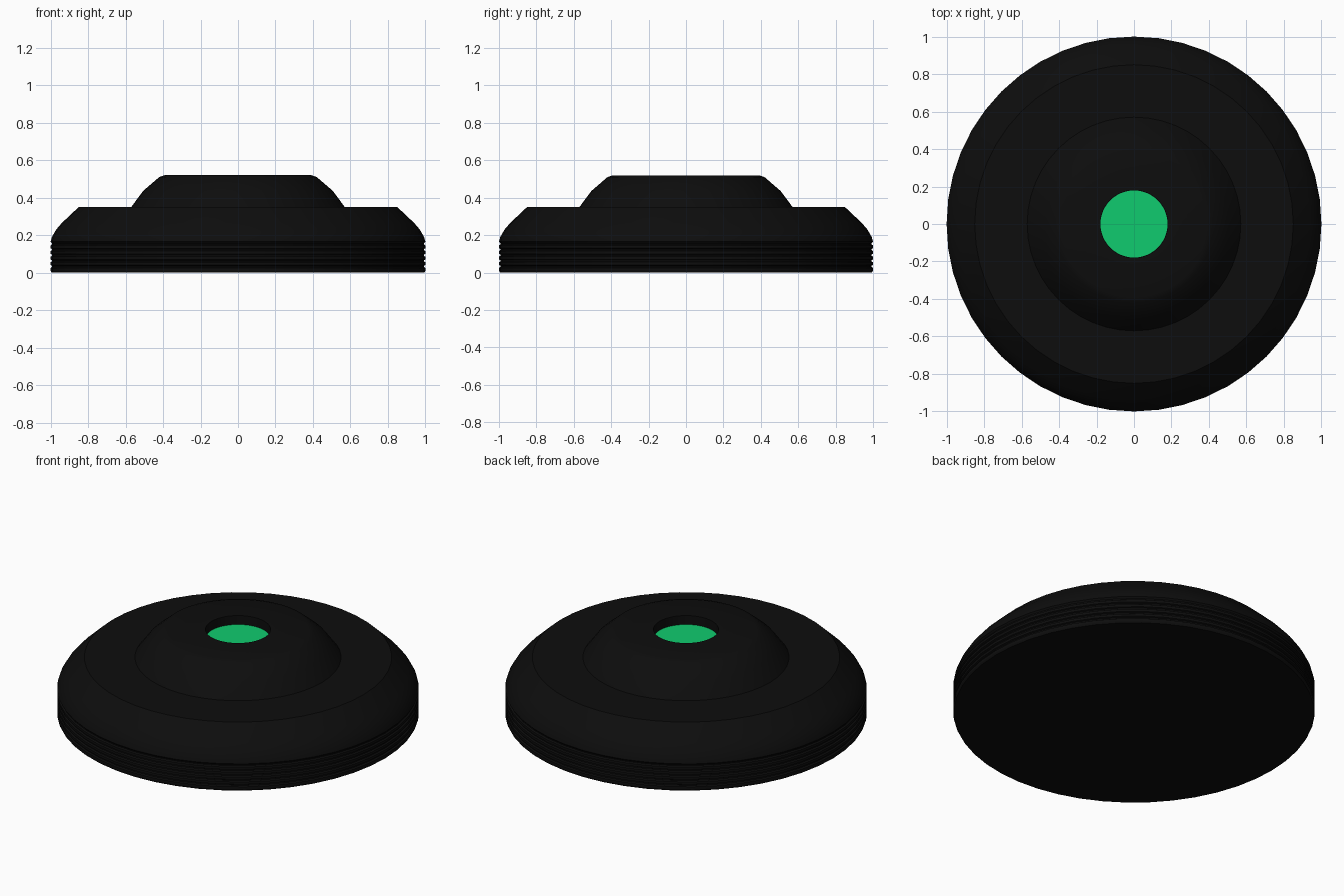
import bpy, math

SEGMENTS = 48

cube = bpy.data.objects.get("Cube")
if cube:
    bpy.data.objects.remove(cube, do_unlink=True)


def make_material(name, rgb):
    mat = bpy.data.materials.new(name)
    mat.use_nodes = True
    mat.diffuse_color = (*rgb, 1)
    mat.node_tree.nodes["Principled BSDF"].inputs["Base Color"].default_value = (*rgb, 1)
    return mat


def lathe(name, profile, mat):
    """Revolve (radius, height) points about z, capping both ends."""
    verts, faces = [], []
    n = SEGMENTS
    for r, z in profile:
        for i in range(n):
            a = math.tau * i / n
            verts.append((r * math.cos(a), r * math.sin(a), z))
    for k in range(len(profile) - 1):
        for i in range(n):
            j = (i + 1) % n
            faces.append((k * n + i, k * n + j, (k + 1) * n + j, (k + 1) * n + i))
    faces.append(tuple(reversed(range(n))))
    last = (len(profile) - 1) * n
    faces.append(tuple(range(last, last + n)))
    mesh = bpy.data.meshes.new(name)
    mesh.from_pydata(verts, [], faces)
    mesh.materials.append(mat)
    obj = bpy.data.objects.new(name, mesh)
    bpy.context.collection.objects.link(obj)
    bpy.ops.object.select_all(action="DESELECT")
    obj.select_set(True)
    bpy.context.view_layer.objects.active = obj
    bpy.ops.object.shade_smooth_by_angle(angle=math.radians(25))
    return obj


black = make_material("black plastic", (0.004, 0.004, 0.004))
green = make_material("green light", (0.005, 0.6, 0.157))

# Grip rings around the lower wall
side = [(0.995, 0)]
for k in range(5):
    z = 0.02 + k * 0.03
    side += [(1, z - 0.01), (1, z + 0.005), (0.992, z + 0.01), (0.992, z + 0.016)]

# Rounded shoulder, raised dome and recessed centre
shoulder = [(1, 0.165), (0.993, 0.19), (0.97, 0.23), (0.94, 0.265), (0.85, 0.35)]
dome = [(0.57, 0.35), (0.505, 0.437), (0.42, 0.51), (0.39, 0.52)]
recess = [(0.18, 0.52), (0.18, 0.46)]
lathe("body", side + shoulder + dome + recess, black)

# Light at the bottom of the recess
lathe("centre_light", [(0.179, 0.458), (0.179, 0.466)], green)
